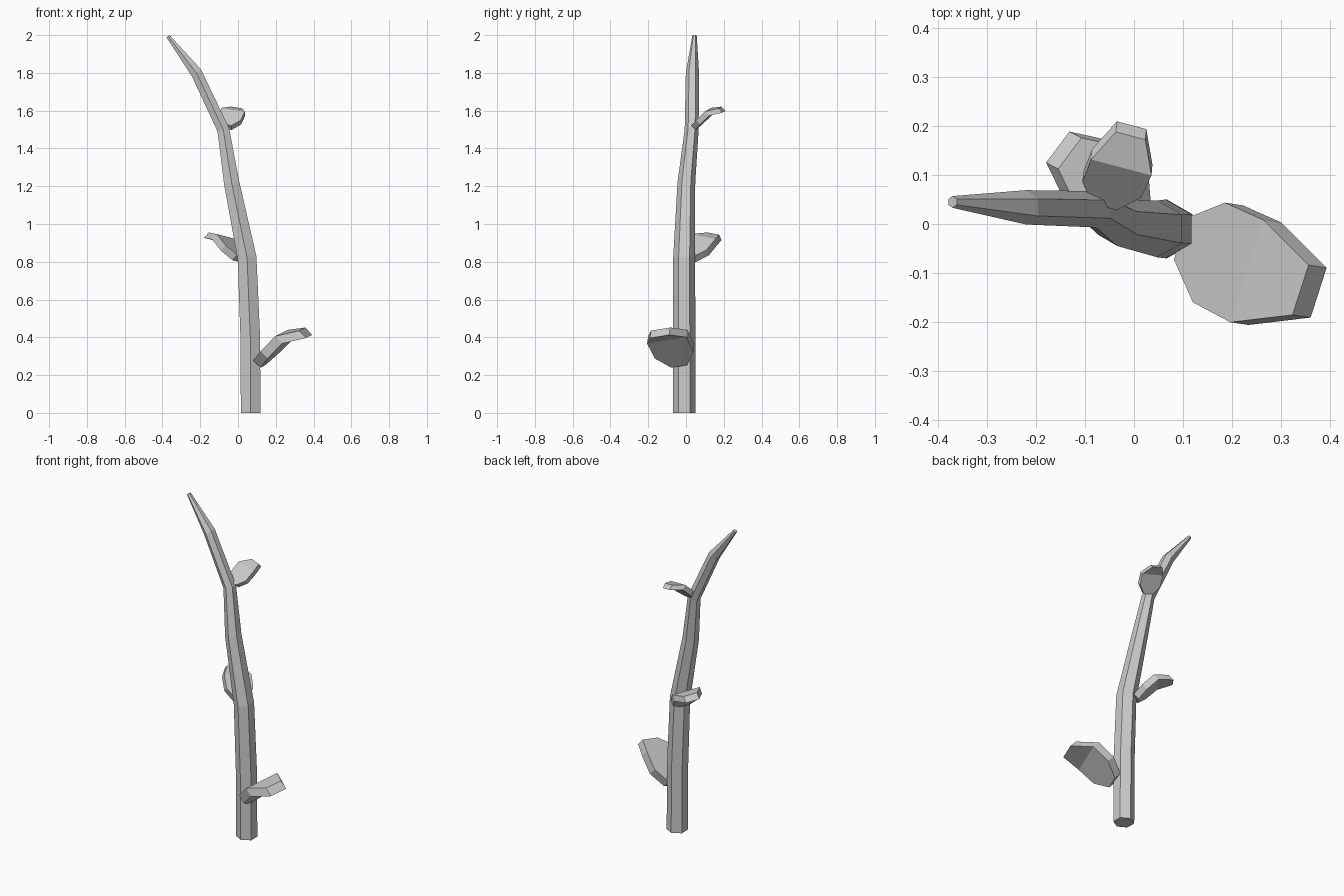
import bpy
import bmesh
from math import cos, sin, pi, radians
from mathutils import Matrix, Vector

cube = bpy.data.objects.get("Cube")
if cube:
    bpy.data.objects.remove(cube)

grey = bpy.data.materials.new("plain grey")
grey.use_nodes = True
COLOUR = (0.6, 0.6, 0.6, 1)
grey.diffuse_color = COLOUR
grey.node_tree.nodes["Principled BSDF"].inputs["Base Color"].default_value = COLOUR


def make_object(name, bm):
    bmesh.ops.recalc_face_normals(bm, faces=bm.faces)
    mesh = bpy.data.meshes.new(name)
    bm.to_mesh(mesh)
    bm.free()
    mesh.materials.append(grey)
    obj = bpy.data.objects.new(name, mesh)
    bpy.context.collection.objects.link(obj)
    return obj


def make_stem(name, rings, sides=6):
    """Tapered tube through rings of (x, y, z, radius, tilt)."""
    bm = bmesh.new()
    loops = []
    for x, y, z, radius, tilt in rings:
        turn = Matrix.Rotation(radians(-tilt), 3, "Y")
        loop = []
        for i in range(sides):
            a = pi / 2 + 2 * pi * i / sides
            offset = turn @ Vector((radius * cos(a), radius * sin(a), 0))
            loop.append(bm.verts.new(Vector((x, y, z)) + offset))
        loops.append(loop)
    for low, high in zip(loops, loops[1:]):
        for i in range(sides):
            j = (i + 1) % sides
            bm.faces.new((low[i], low[j], high[j], high[i]))
    bm.faces.new(loops[0][::-1])
    bm.faces.new(loops[-1])
    return make_object(name, bm)


# Half outline of a leaf: distance along, half width, height
LEAF = [(0, 0.045, 0), (0.087, 0.108, 0), (0.204, 0.111, 0), (0.303, 0.054, -0.064)]
THICKNESS = 0.054


def make_leaf(name, root, azimuth, size):
    """Thick leaf, creased across where its tip bends down."""
    bm = bmesh.new()
    left = [bm.verts.new((u, v, w)) for u, v, w in LEAF]
    right = [bm.verts.new((u, -v, w)) for u, v, w in LEAF]
    blade = bm.faces.new(right[:3] + left[2::-1])
    tip = bm.faces.new((right[2], right[3], left[3], left[2]))
    top = [blade, tip]
    under = bmesh.ops.extrude_face_region(bm, geom=top, use_keep_orig=True)["geom"]
    verts = [g for g in under if isinstance(g, bmesh.types.BMVert)]
    bmesh.ops.translate(bm, verts=verts, vec=(0, 0, -THICKNESS))
    place = (Matrix.Translation(root)
             @ Matrix.Rotation(radians(azimuth), 4, "Z")
             @ Matrix.Rotation(radians(-42.5), 4, "Y")
             @ Matrix.Rotation(radians(12), 4, "X")
             @ Matrix.Scale(size, 4))
    bmesh.ops.transform(bm, matrix=place, verts=bm.verts)
    return make_object(name, bm)


# Bending six-sided stem
make_stem("stem", [
    (0.067, -0.01, 0, 0.06, 0),
    (0.065, -0.01, 0.4, 0.06, 2),
    (0.048, -0.01, 0.82, 0.058, 10),
    (-0.034, 0.002, 1.22, 0.047, 12),
    (-0.078, 0.03, 1.5, 0.037, 18),
    (-0.22, 0.034, 1.8, 0.035, 38),
    (-0.37, 0.045, 1.994, 0.012, 35),
])

# Leaves shrinking up the stem
make_leaf("lower_leaf", (0.095, -0.03, 0.285), -26, 1)
make_leaf("middle_leaf", (0.015, 0.012, 0.832), 135, 0.74)
make_leaf("upper_leaf", (-0.06, 0.035, 1.525), 67, 0.58)
